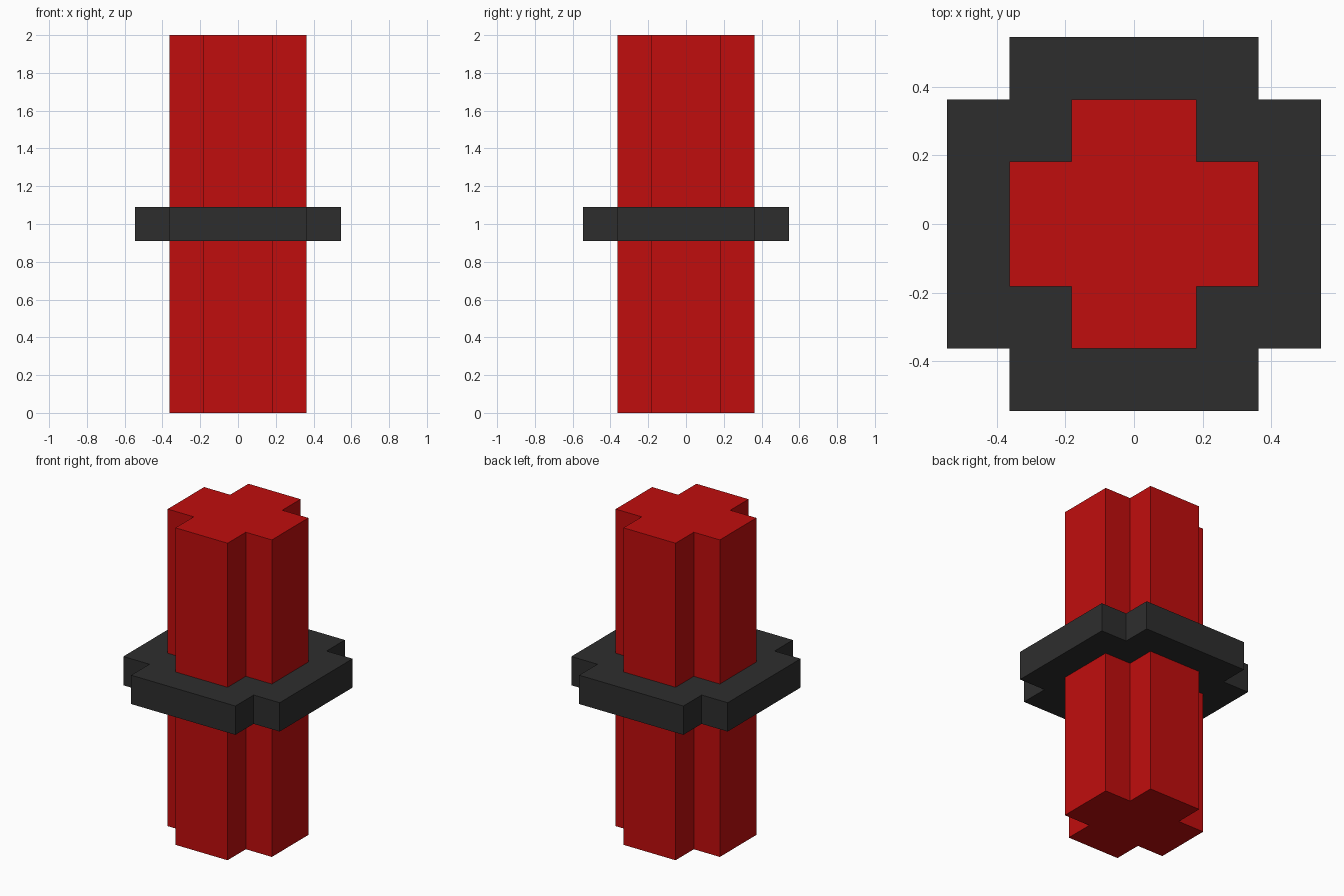
import bpy
import bmesh

# Remove the default cube
cube = bpy.data.objects.get("Cube")
if cube:
    bpy.data.objects.remove(cube, do_unlink=True)

UNIT = 2 / 11  # the whole model sits on this step


def make_material(name, rgb):
    mat = bpy.data.materials.new(name)
    mat.use_nodes = True
    colour = (*rgb, 1)
    mat.diffuse_color = colour
    bsdf = next(n for n in mat.node_tree.nodes if n.type == "BSDF_PRINCIPLED")
    bsdf.inputs["Base Color"].default_value = colour
    return mat


def cross_prism(name, reach, arm, bottom, top, mat):
    """Upright prism with a plus-shaped section."""
    # One notched corner, turned through four quarters
    corner = [(reach, -arm), (reach, arm), (arm, arm)]
    outline = []
    for _ in range(4):
        outline += corner
        corner = [(-y, x) for x, y in corner]

    bm = bmesh.new()
    base = bm.faces.new([bm.verts.new((x, y, bottom)) for x, y in outline])
    extruded = bmesh.ops.extrude_face_region(bm, geom=[base], use_keep_orig=True)
    raised = [v for v in extruded["geom"] if isinstance(v, bmesh.types.BMVert)]
    bmesh.ops.translate(bm, verts=raised, vec=(0, 0, top - bottom))
    bmesh.ops.recalc_face_normals(bm, faces=bm.faces)

    mesh = bpy.data.meshes.new(name)
    bm.to_mesh(mesh)
    bm.free()
    mesh.materials.append(mat)
    obj = bpy.data.objects.new(name, mesh)
    bpy.context.collection.objects.link(obj)
    return obj


red = make_material("red", (0.53, 0.004, 0.004))
charcoal = make_material("charcoal", (0.027, 0.027, 0.027))

# Tall plus-shaped column
cross_prism("column", 2 * UNIT, UNIT, 0, 11 * UNIT, red)

# Wider collar around the middle
cross_prism("collar", 3 * UNIT, 2 * UNIT, 5 * UNIT, 6 * UNIT, charcoal)
